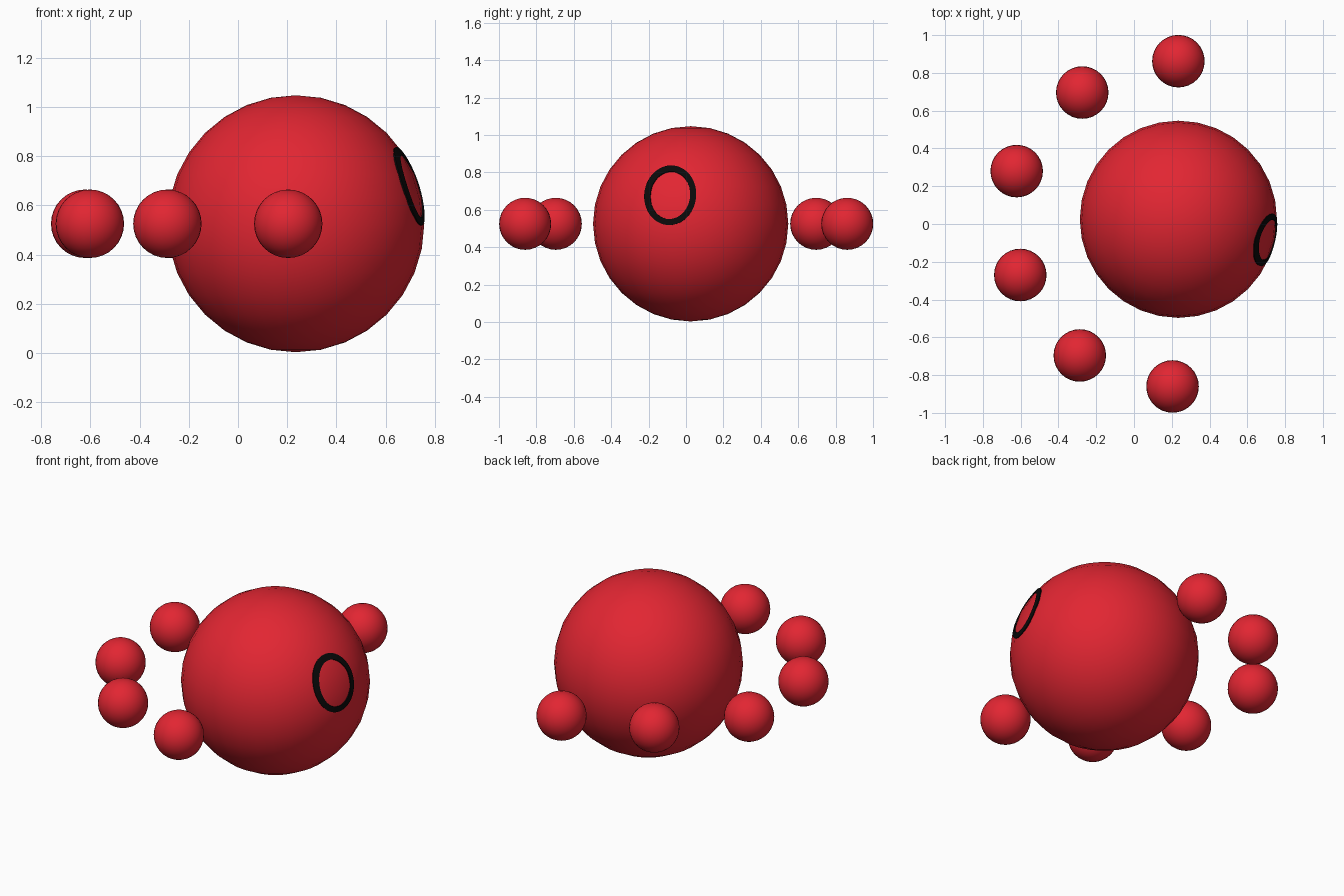
import bpy, bmesh, math
from mathutils import Vector

if "Cube" in bpy.data.objects:
    bpy.data.objects.remove(bpy.data.objects["Cube"])


def material(name, rgb):
    m = bpy.data.materials.new(name)
    m.diffuse_color = (*rgb, 1.0)
    m.use_nodes = True
    m.node_tree.nodes["Principled BSDF"].inputs["Base Color"].default_value = m.diffuse_color
    return m


RED = material("red", (0.76, 0.019, 0.032))
BLACK = material("black", (0.003, 0.003, 0.003))

CENTRE = Vector((0.235, 0.025, 0.525))
RADIUS = 0.522


def finish(bm, name, mat):
    me = bpy.data.meshes.new(name)
    for f in bm.faces:
        f.smooth = True
    bm.to_mesh(me)
    bm.free()
    me.materials.append(mat)
    ob = bpy.data.objects.new(name, me)
    bpy.context.collection.objects.link(ob)
    return ob


def ball(name, centre, radius):
    bm = bmesh.new()
    bmesh.ops.create_uvsphere(bm, u_segments=32, v_segments=16, radius=radius)
    ob = finish(bm, name, RED)
    ob.location = centre
    return ob


# Large central ball
ball("large_ball", CENTRE, RADIUS)

# Arc of six small balls
for i, (x, y) in enumerate([(0.235, 0.862), (-0.274, 0.696), (-0.621, 0.28),
                            (-0.602, -0.27), (-0.287, -0.696), (0.204, -0.86)]):
    ball(f"small_ball_{i + 1}", (x, y, 0.525), 0.139)


# Thin oval ring lying on the surface of the large ball
def on_surface(a, half_w, half_h, lift):
    tilt = math.radians(-8)
    u, v = half_w * math.cos(a), half_h * math.sin(a)
    y = -0.084 + u * math.cos(tilt) - v * math.sin(tilt) - CENTRE.y
    z = 0.677 + u * math.sin(tilt) + v * math.cos(tilt) - CENTRE.z
    p = Vector((math.sqrt(RADIUS ** 2 - y * y - z * z), y, z))
    return CENTRE + p * (1 + lift / RADIUS)


bm = bmesh.new()
N = 64
# cross-section of the band: outer/inner edge, below/above the surface
SECTION = [(0.138, 0.159, -0.004), (0.138, 0.159, 0.003),
           (0.122, 0.143, 0.003),
           (0.106, 0.127, 0.003), (0.106, 0.127, -0.004)]
rows = [[bm.verts.new(on_surface(2 * math.pi * i / N, *s)) for s in SECTION]
        for i in range(N)]
K = len(SECTION)
for i in range(N):
    a, b = rows[i], rows[(i + 1) % N]
    for j in range(K):
        k = (j + 1) % K
        bm.faces.new((a[j], b[j], b[k], a[k]))
bmesh.ops.recalc_face_normals(bm, faces=bm.faces)
ring = finish(bm, "oval_ring", BLACK)
bpy.context.view_layer.objects.active = ring
ring.select_set(True)
bpy.ops.object.shade_smooth_by_angle()
